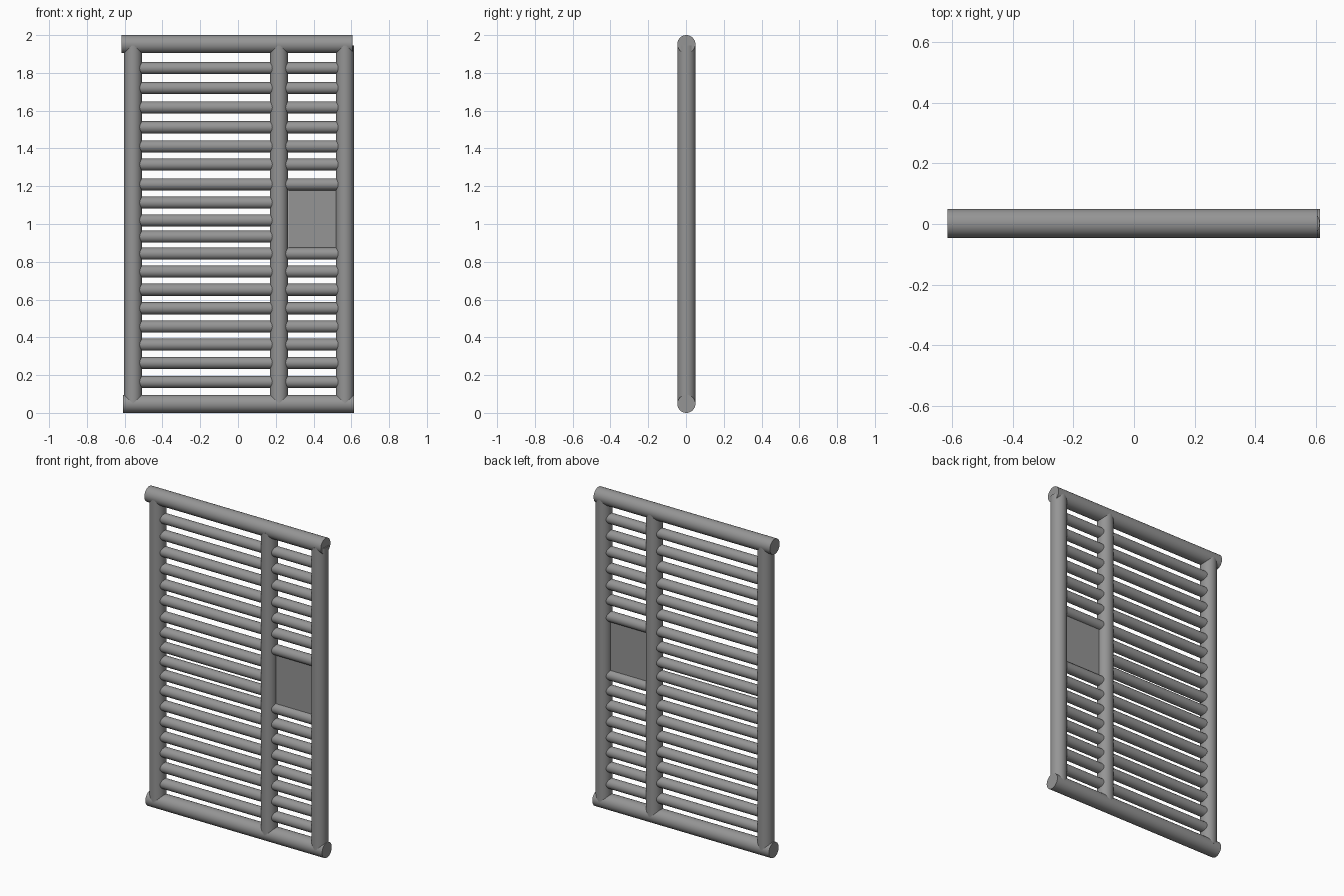
import bpy
from math import pi, radians

if "Cube" in bpy.data.objects:
    bpy.data.objects.remove(bpy.data.objects["Cube"])

Y = 0.002

# Dark grey metal shared by every part
metal = bpy.data.materials.new("dark_grey_metal")
metal.diffuse_color = (0.3, 0.3, 0.3, 1)
metal.use_nodes = True
metal.node_tree.nodes["Principled BSDF"].inputs["Base Color"].default_value = metal.diffuse_color


def tube(name, radius, start, end, axis, a, b, sides=32):
    """Capped tube along x (a = y, b = z) or along z (a = x, b = y)."""
    mid = (start + end) / 2
    loc = (mid, a, b) if axis == "x" else (a, b, mid)
    rot = (0, pi / 2, 0) if axis == "x" else (0, 0, 0)
    bpy.ops.mesh.primitive_cylinder_add(vertices=sides, radius=radius,
                                        depth=end - start, location=loc, rotation=rot)
    obj = bpy.context.object
    obj.name = name
    obj.data.materials.append(metal)
    bpy.ops.object.shade_smooth_by_angle(angle=radians(35))
    return obj


# Top and bottom rails
tube("top_rail", 0.048, -0.617, 0.606, "x", Y, 1.952)
tube("bottom_rail", 0.048, -0.610, 0.615, "x", Y, 0.048)

# Upright posts, ending inside the rails
posts = {"left_post": -0.556, "middle_post": 0.217, "right_post": 0.566}
for name, x in posts.items():
    tube(name, 0.048, 0.05, 1.946, "z", x, Y)

# Horizontal rungs: a full ladder on the left, one with a gap on the right
heights = [0.164, 0.265, 0.361, 0.457, 0.554, 0.652, 0.748, 0.843, 0.933,
           1.019, 1.113, 1.210, 1.315, 1.411, 1.512, 1.617, 1.720, 1.825]
for i, z in enumerate(heights, 1):
    tube(f"wide_rung_{i:02d}", 0.032, -0.556, 0.217, "x", Y, z)
    if not 0.9 < z < 1.15:
        tube(f"narrow_rung_{i:02d}", 0.032, 0.217, 0.566, "x", Y, z)

# Thin lock plate filling the gap
bpy.ops.mesh.primitive_cube_add(size=1, location=(0.394, Y, 1.026))
plate = bpy.context.object
plate.name = "lock_plate"
plate.scale = (0.252, 0.012, 0.34)
bpy.ops.object.transform_apply(location=False, rotation=False, scale=True)
plate.data.materials.append(metal)
